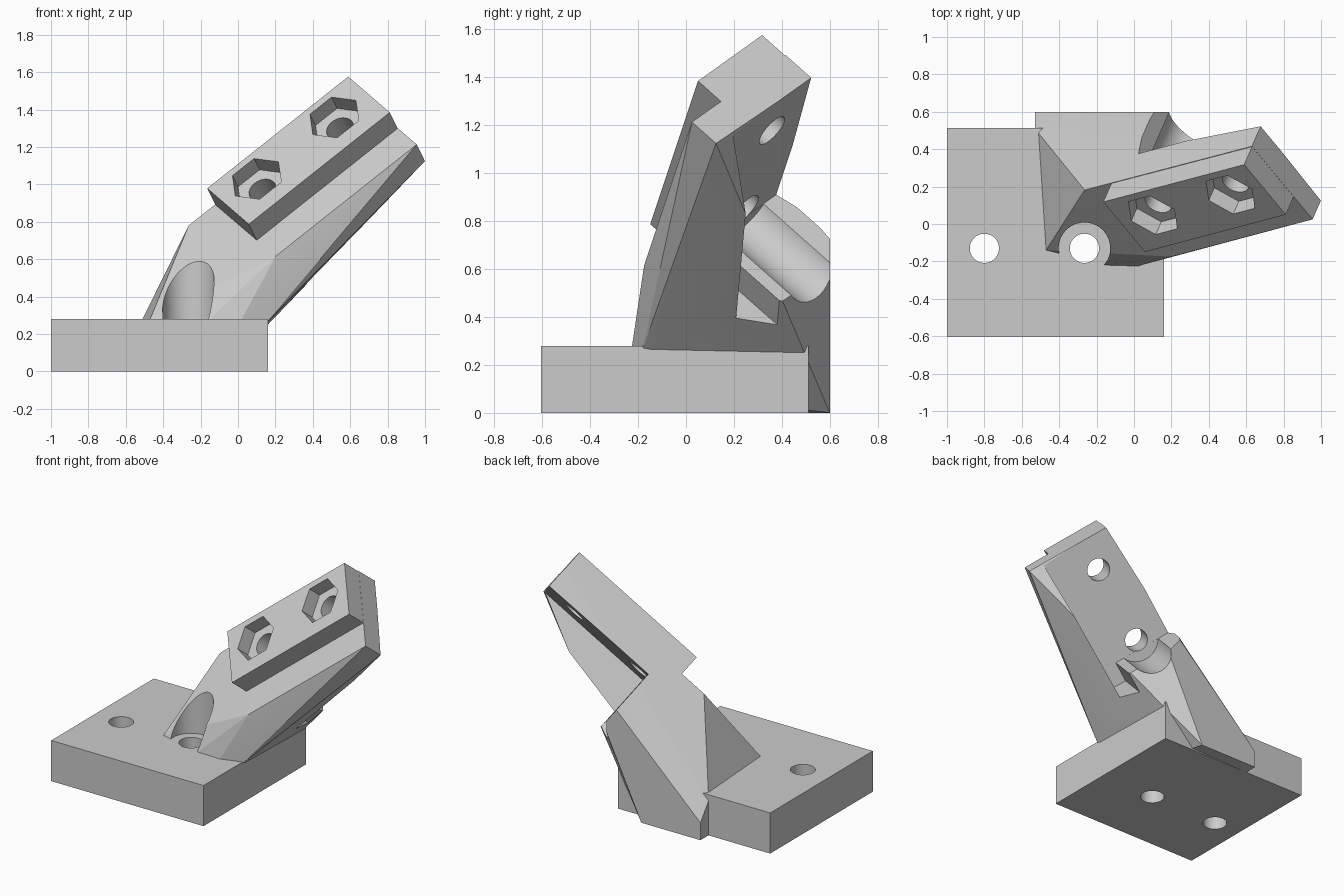
import bpy, bmesh, math
from mathutils import Vector, Matrix

if "Cube" in bpy.data.objects:
    bpy.data.objects.remove(bpy.data.objects["Cube"])

grey = bpy.data.materials.new("plain grey")
grey.diffuse_color = (0.6, 0.6, 0.6, 1)
grey.use_nodes = True
grey.node_tree.nodes["Principled BSDF"].inputs["Base Color"].default_value = grey.diffuse_color

# Tilted frame of the mounting plate: s along, t across, w through its depth
A = Vector((-0.166, 0.12, 0.98))
U = Vector((0.767, 0.203, 0.608)).normalized()
N = Vector((0.312, 0.711, -0.631))
N = (N - U * N.dot(U)).normalized()
V = N.cross(U)
TILT = Matrix((U, V, N)).transposed().to_4x4()
TILT.translation = A


def loc(s, t, w):
    return A + U * s + V * t + N * w


def finish(name, bm, matrix=None):
    if matrix:
        bmesh.ops.transform(bm, matrix=matrix, verts=bm.verts)
    bmesh.ops.recalc_face_normals(bm, faces=bm.faces)
    me = bpy.data.meshes.new(name)
    bm.to_mesh(me)
    bm.free()
    me.materials.append(grey)
    ob = bpy.data.objects.new(name, me)
    bpy.context.collection.objects.link(ob)
    return ob


def box(name, lo, hi, matrix=None):
    bm = bmesh.new()
    bmesh.ops.create_cube(bm, size=1)
    for v in bm.verts:
        v.co = [l + (c + 0.5) * (h - l) for c, l, h in zip(v.co, lo, hi)]
    return finish(name, bm, matrix)


def rod(name, x, y, z0, z1, r, sides=48, turn=0, matrix=None):
    bm = bmesh.new()
    bmesh.ops.create_cone(bm, cap_ends=True, segments=sides, radius1=r, radius2=r, depth=z1 - z0)
    m = Matrix.Translation((x, y, (z0 + z1) / 2)) @ Matrix.Rotation(turn, 4, 'Z')
    bmesh.ops.transform(bm, matrix=m, verts=bm.verts)
    return finish(name, bm, matrix)


def boolean(ob, tool, op='DIFFERENCE'):
    m = ob.modifiers.new(tool.name, 'BOOLEAN')
    m.operation, m.solver, m.object = op, 'EXACT', tool
    tool.hide_render = True
    tool.hide_viewport = True


# Strut: convex body joining the tilted plate to the foot
corners = [
    loc(0.983, 0, 0.135), loc(0.983, 0, 0.29), loc(0.983, 0.58, 0.135), loc(0.983, 0.58, 0.276),
    loc(0, 0.58, 0.135),
    loc(-0.185, 0, 0.14), loc(-0.405, 0, 0.347), loc(-0.405, 0, 0.686),
    (-0.47, -0.14, 0.28), (-0.15, -0.22, 0.28), (0.02, -0.225, 0.28), (0.16, -0.18, 0.27),
    (-0.47, -0.14, 0.1), (0.0, -0.2, 0.1),
    (0.16, 0.50, 0.26), (-0.08, 0.60, 0), (-0.53, 0.60, 0), (-0.53, 0.51, 0), (-0.53, 0.51, 0.24),
    (-0.53, 0.60, 0.12), (-0.34, 0.60, 0.25), (0.0, 0.60, 0.52), (0.40, 0.60, 1.0),
]
bm = bmesh.new()
for c in corners:
    bm.verts.new(c)
res = bmesh.ops.convex_hull(bm, input=bm.verts)
junk = [g for g in res["geom_interior"] + res["geom_unused"] if isinstance(g, bmesh.types.BMVert)]
bmesh.ops.delete(bm, geom=list(set(junk)), context='VERTS')
bmesh.ops.dissolve_limit(bm, angle_limit=math.radians(1.5), verts=bm.verts, edges=bm.edges)
bmesh.ops.triangulate(bm, faces=bm.faces)
strut = finish("bracket", bm)

HOLES = (0.22, 0.76)
HT = 0.175

# Clearance behind the plate, with a lip slot and driver access
boolean(strut, box("plate_pocket", (0.155, -1, 0.285), (2, 0.48, 2), TILT))
boolean(strut, box("lip_slot", (0.016, 0.365, 0.285), (0.5, 0.4801, 2), TILT))
boolean(strut, rod("driver_access", HOLES[0], HT, 0.286, 2, 0.145, matrix=TILT))

# Raised pad on the plate front
boolean(strut, box("raised_pad", (0, 0.003, 0), (0.982, 0.40, 0.2), TILT), 'UNION')

# Foot block
boolean(strut, box("foot_block", (-1, -0.605, 0), (0.161, 0.512, 0.28)), 'UNION')

# Hex nut recesses and bolt holes through the plate
for i, s in enumerate(HOLES):
    boolean(strut, rod(f"nut_recess_{i}", s, HT, -0.1, 0.095, 0.15, 6, math.radians(30), TILT))
    boolean(strut, rod(f"bolt_hole_{i}", s, HT, -0.1, 0.4, 0.075, matrix=TILT))

# Foot screw holes and the head clearance cut into the strut
for i, x in enumerate((-0.80, -0.265)):
    boolean(strut, rod(f"foot_hole_{i}", x, -0.13, -0.1, 0.6, 0.078))
boolean(strut, rod("screw_head_clearance", -0.265, -0.13, 0.28, 1.2, 0.138, 64))

# Bake the cuts, remove the cutters and smooth the round walls
dg = bpy.context.evaluated_depsgraph_get()
done = bpy.data.meshes.new_from_object(strut.evaluated_get(dg))
strut.modifiers.clear()
strut.data = done
for ob in list(bpy.data.objects):
    if ob is not strut and ob != strut:
        bpy.data.objects.remove(ob)
bpy.context.view_layer.objects.active = strut
strut.select_set(True)
bpy.ops.object.shade_smooth_by_angle(angle=math.radians(12))
